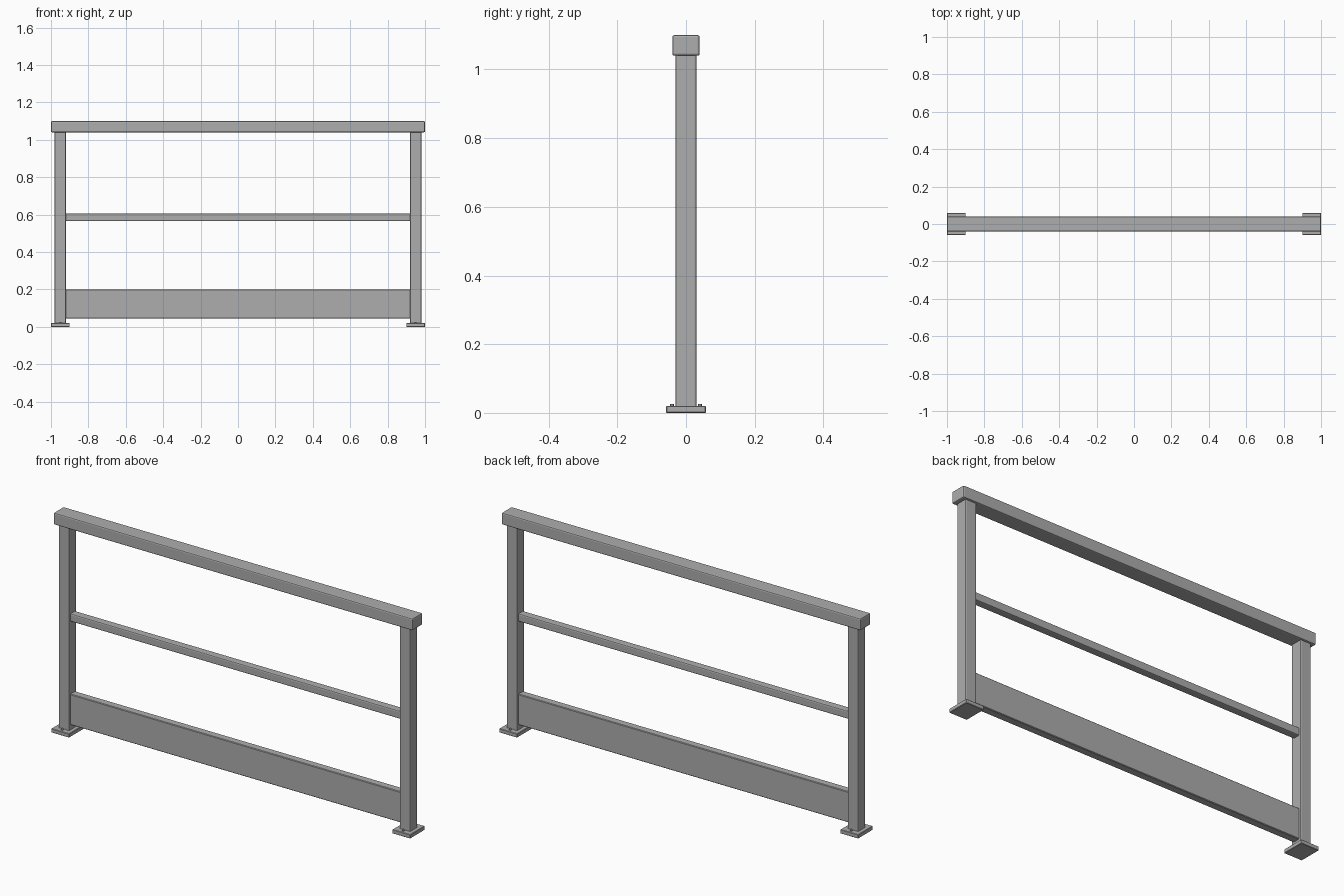
import bpy, bmesh
from mathutils import Vector

cube = bpy.data.objects.get("Cube")
if cube:
    bpy.data.objects.remove(cube, do_unlink=True)

steel = bpy.data.materials.new("grey steel")
steel.use_nodes = True
grey = (0.42, 0.42, 0.42, 1)
steel.diffuse_color = grey
steel.node_tree.nodes["Principled BSDF"].inputs["Base Color"].default_value = grey


def finish(name, bm):
    mesh = bpy.data.meshes.new(name)
    bm.to_mesh(mesh)
    bm.free()
    mesh.materials.append(steel)
    obj = bpy.data.objects.new(name, mesh)
    bpy.context.collection.objects.link(obj)
    return obj


def box(name, low, high, bevel=0.0, segments=2):
    low, high = Vector(low), Vector(high)
    bm = bmesh.new()
    bmesh.ops.create_cube(bm, size=1)
    bmesh.ops.scale(bm, vec=high - low, verts=bm.verts)
    bmesh.ops.translate(bm, vec=(low + high) / 2, verts=bm.verts)
    obj = finish(name, bm)
    if bevel:
        mod = obj.modifiers.new("rounded edges", "BEVEL")
        mod.width = bevel
        mod.segments = segments
    return obj


def bolt(name, x, y):
    bm = bmesh.new()
    bmesh.ops.create_cone(bm, cap_ends=True, segments=6, radius1=0.006, radius2=0.006, depth=0.012)
    bmesh.ops.translate(bm, vec=(x, y, 0.02), verts=bm.verts)
    return finish(name, bm)


# Horizontal members
box("top_rail", (-1, -0.04, 1.04), (1, 0.04, 1.1), 0.006)
box("middle_rail", (-0.925, -0.02, 0.565), (0.925, 0.02, 0.605), 0.006)
box("toe_board", (-0.925, -0.02, 0.045), (0.925, 0.02, 0.2), 0.003, 1)

# Posts, base plates and bolts at both ends
for side, s in (("right", -1), ("left", 1)):
    x = s * 0.95
    box(side + "_post", (x - 0.03, -0.03, 0.015), (x + 0.03, 0.03, 1.045), 0.005)
    box(side + "_base_plate", (x - 0.05, -0.058, 0), (x + 0.05, 0.058, 0.02), 0.002, 1)
    for place, y in (("front", -0.041), ("back", 0.041)):
        bolt(f"{side}_{place}_bolt", x, y)
